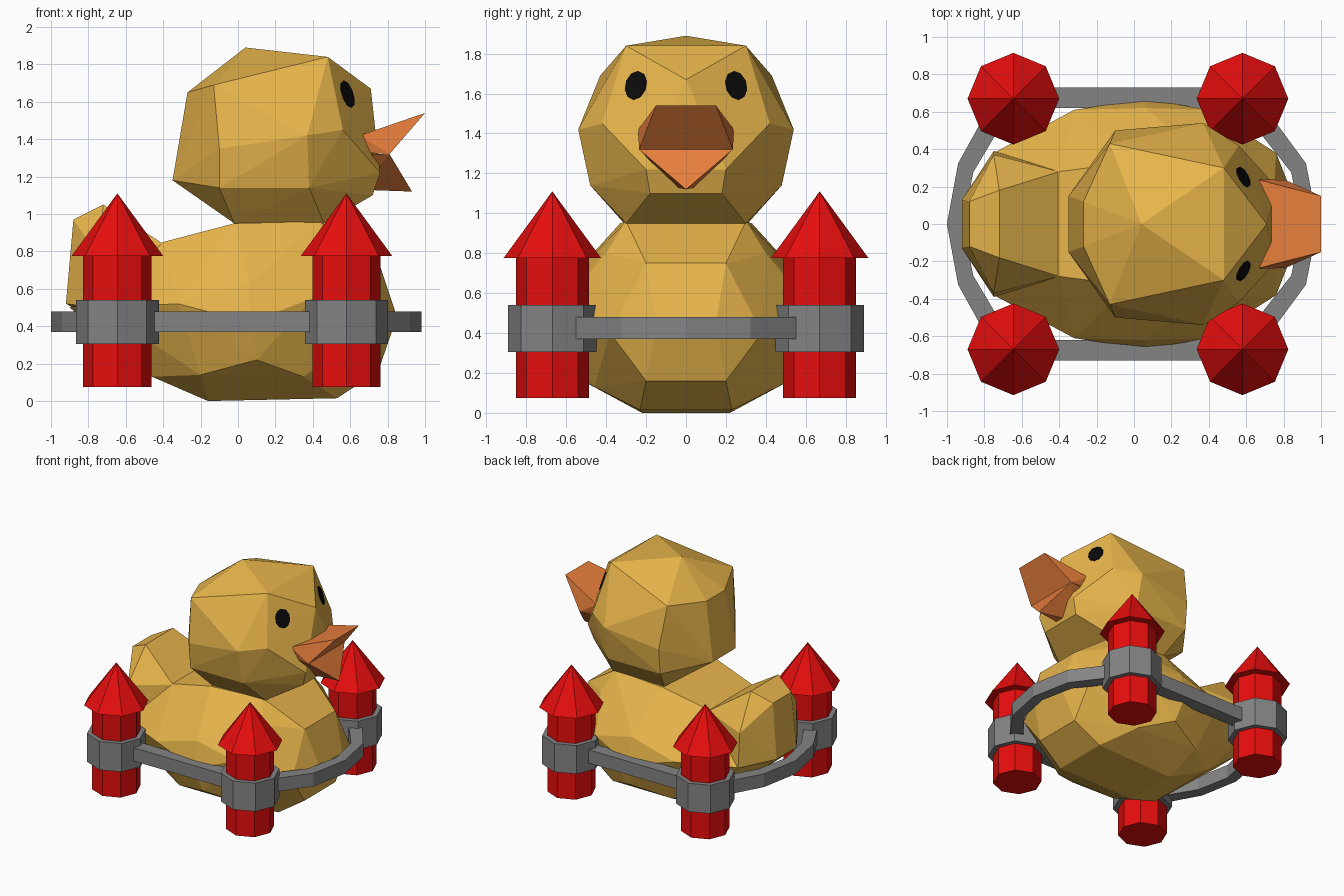
import bpy
import bmesh
import math
from mathutils import Matrix, Vector
from mathutils.bvhtree import BVHTree

if "Cube" in bpy.data.objects:
    bpy.data.objects.remove(bpy.data.objects["Cube"], do_unlink=True)


def make_material(name, red, green, blue):
    material = bpy.data.materials.new(name)
    material.use_nodes = True
    color = (red, green, blue, 1)
    material.diffuse_color = color
    material.node_tree.nodes["Principled BSDF"].inputs["Base Color"].default_value = color
    return material


YELLOW = make_material("duck yellow", 0.8, 0.46, 0.07)
ORANGE = make_material("beak orange", 0.8, 0.21, 0.045)
BLACK = make_material("eye black", 0.003, 0.003, 0.003)
RED = make_material("rocket red", 0.8, 0.004, 0.004)
GREY = make_material("strap grey", 0.23, 0.23, 0.23)


def finish(bm, name, material):
    """Turn a bmesh into a flat shaded object."""
    bmesh.ops.recalc_face_normals(bm, faces=bm.faces[:])
    mesh = bpy.data.meshes.new(name)
    bm.to_mesh(mesh)
    bm.free()
    mesh.materials.append(material)
    part = bpy.data.objects.new(name, mesh)
    bpy.context.collection.objects.link(part)
    return part


def faceted_hull(name, points, material):
    """Faceted solid around points given for one side and mirrored in y."""
    bm = bmesh.new()
    for x, y, z in points:
        bm.verts.new((x, y, z))
        if y:
            bm.verts.new((x, -y, z))
    result = bmesh.ops.convex_hull(bm, input=bm.verts[:])
    spare = {v for v in result["geom_interior"] + result["geom_unused"]
             if isinstance(v, bmesh.types.BMVert) and not v.link_faces}
    bmesh.ops.delete(bm, geom=list(spare), context="VERTS")
    return finish(bm, name, material)


def octagon_solid(name, x, y, bottom, top, radius, top_radius, material):
    bm = bmesh.new()
    place = Matrix.Translation((x, y, (bottom + top) / 2))
    bmesh.ops.create_cone(bm, cap_ends=True, segments=8, radius1=radius,
                          radius2=top_radius, depth=top - bottom, matrix=place)
    bmesh.ops.remove_doubles(bm, verts=bm.verts[:], dist=0.001)
    return finish(bm, name, material)


# Body and raised tail
faceted_hull("body", [
    (-0.16, 0.22, 0), (0.53, 0.23, 0.015), (0.75, 0.2, 0.16),
    (0.35, 0.46, 0.13), (-0.46, 0.3, 0.13), (-0.2, 0.48, 0.14),
    (0.1, 0.6, 0.22), (0.06, 0.67, 0.42), (0.4, 0.61, 0.55),
    (-0.32, 0.61, 0.52), (0.06, 0.62, 0.63), (0.85, 0.15, 0.45),
    (0.76, 0.38, 0.4), (0.75, 0.2, 0.75), (0.5, 0.4, 0.8),
    (0.44, 0.3, 0.96), (-0.02, 0.33, 0.95), (-0.4, 0.28, 0.85),
    (-0.75, 0.38, 0.5), (-0.9, 0.12, 0.5),
], YELLOW)
faceted_hull("tail", [
    (-0.72, 0.18, 1.05), (-0.88, 0.12, 0.97), (-0.92, 0.13, 0.52),
    (-0.4, 0.28, 0.84), (-0.75, 0.37, 0.78), (-0.75, 0.39, 0.5),
    (-0.5, 0.2, 0.3),
], YELLOW)

# Head
head = faceted_hull("head", [
    (0.04, 0, 1.89), (0.48, 0.3, 1.84), (0.71, 0, 1.67),
    (0.56, 0.42, 1.45), (-0.13, 0.43, 1.69), (-0.27, 0.12, 1.65),
    (-0.1, 0.5, 1.35), (0.37, 0.54, 1.42), (-0.1, 0.48, 1.14),
    (0.38, 0.48, 1.14), (-0.35, 0.15, 1.18), (-0.02, 0.31, 0.95),
    (0.46, 0.3, 0.95), (0.76, 0.2, 1.22), (0.72, 0.18, 1.1),
], YELLOW)

# Open beak
faceted_hull("upper_beak", [
    (0.65, 0.24, 1.42), (0.65, 0.22, 1.33),
    (0.81, 0.235, 1.32), (1, 0.15, 1.54),
], ORANGE)
faceted_hull("lower_beak", [
    (0.65, 0.22, 1.32), (0.81, 0.235, 1.32),
    (0.93, 0, 1.12), (0.65, 0.05, 1.13),
], ORANGE)

# Eyes: thin oval plates lying on the head
surface = BVHTree.FromPolygons([v.co for v in head.data.vertices],
                               [p.vertices[:] for p in head.data.polygons])
for side, y in (("left", 0.25), ("right", -0.25)):
    spot, normal, _, _ = surface.ray_cast(Vector((2, y, 1.64)), Vector((-1, 0, 0)))
    turn = normal.to_track_quat("Z", "Y").to_matrix().to_4x4()
    bm = bmesh.new()
    bmesh.ops.create_cone(bm, cap_ends=True, segments=10, radius1=1, radius2=1, depth=1,
                          matrix=Matrix.Translation(spot + normal * 0.003) @ turn
                          @ Matrix.Diagonal((0.06, 0.075, 0.009, 1)))
    finish(bm, side + "_eye", BLACK)

# Four rockets with nose cones and strap collars
for end, x in (("front", 0.58), ("rear", -0.645)):
    for side, y in (("left", 0.67), ("right", -0.67)):
        label = end + "_" + side
        octagon_solid(label + "_rocket", x, y, 0.075, 0.8, 0.183, 0.183, RED)
        octagon_solid(label + "_nose_cone", x, y, 0.775, 1.11, 0.245, 0, RED)
        octagon_solid(label + "_collar", x, y, 0.305, 0.54, 0.222, 0.222, GREY)

# Strap running round the duck through all collars
half = [(0.94, 0), (0.88, 0.3), (0.72, 0.51), (0.58, 0.675),
        (-0.645, 0.675), (-0.78, 0.51), (-0.9, 0.3), (-0.957, 0)]
path = half + [(x, -y) for x, y in reversed(half[1:-1])]
bm = bmesh.new()
loops = []
for grow, z in ((1, 0.37), (1, 0.48), (-1, 0.48), (-1, 0.37)):
    loops.append([bm.verts.new((x * (1 + grow * 0.045), y * (1 + grow * 0.08), z))
                  for x, y in path])
for a, b in zip(loops, loops[1:] + loops[:1]):
    for i in range(len(path)):
        bm.faces.new((a[i - 1], a[i], b[i], b[i - 1]))
finish(bm, "strap", GREY)
